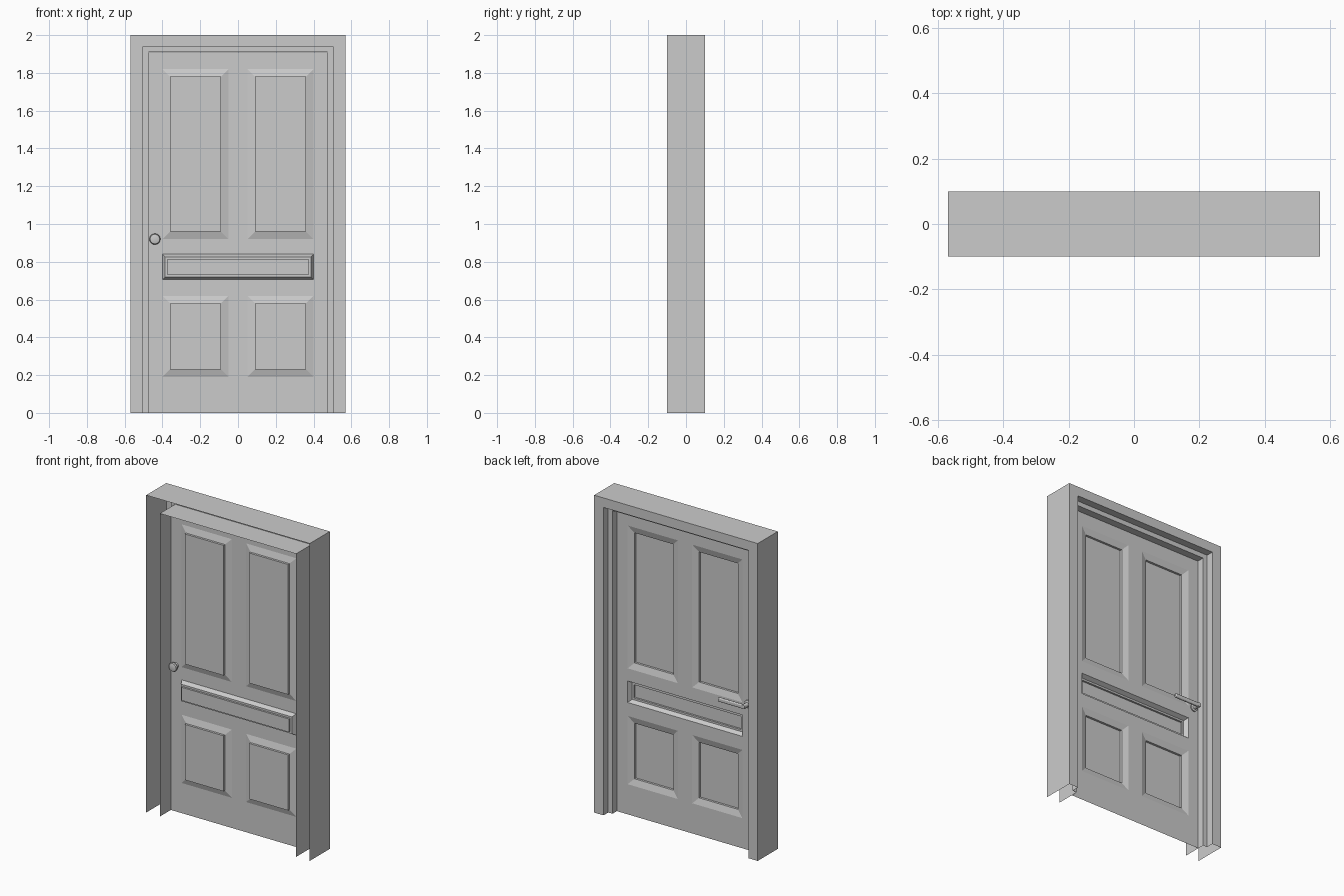
import bpy, bmesh, math
from mathutils import Matrix, Vector

if "Cube" in bpy.data.objects:
    bpy.data.objects.remove(bpy.data.objects["Cube"])

DOOR_Y = 0.01            # plane of the pressed door leaf
HANDLE_X, HANDLE_Z = -0.44, 0.92


def finish(bm, name, smooth=False):
    bmesh.ops.remove_doubles(bm, verts=bm.verts, dist=1e-5)
    mesh = bpy.data.meshes.new(name)
    bm.to_mesh(mesh)
    bm.free()
    ob = bpy.data.objects.new(name, mesh)
    bpy.context.collection.objects.link(ob)
    if smooth:
        bpy.ops.object.select_all(action='DESELECT')
        bpy.context.view_layer.objects.active = ob
        ob.select_set(True)
        bpy.ops.object.shade_smooth_by_angle(angle=math.radians(35))
    return ob


def quad(bm, pts):
    return bm.faces.new([bm.verts.new(p) for p in pts])


def rect(x0, x1, z0, z1, y):
    return [Vector(p) for p in ((x0, y, z0), (x1, y, z0), (x1, y, z1), (x0, y, z1))]


# Door frame: stepped profile (half width, top height, depth), open towards the wall
profile = [(0.57, 2.0, -0.1), (0.57, 2.0, 0.1), (0.505, 1.94, 0.1),
           (0.505, 1.94, 0.053), (0.475, 1.91, 0.053), (0.475, 1.91, -0.1)]
bm = bmesh.new()
rails = [[Vector(p) for p in ((-h, y, 0), (-h, y, t), (h, y, t), (h, y, 0))]
         for h, t, y in profile]
for a, b in zip(rails, rails[1:]):
    for i in range(3):
        quad(bm, (a[i], a[i + 1], b[i + 1], b[i]))
finish(bm, "door_frame")

# Door leaf: flat stiles and rails around pressed panels
panels = []
for z0, z1, top, bottom in ((0.19, 0.62, 0.045, 0.045), (0.92, 1.82, 0.04, 0.045)):
    for x0, x1 in ((-0.4, -0.05), (0.05, 0.4)):
        panels.append((x0, x1, z0, z1, [(0, 0), (0.04, 0.012), (0.04, 0.026)]))
panels.append((-0.4, 0.4, 0.705, 0.84,
               [(0, 0), (0.014, 0.025), (0.026, 0.025), (0.026, 0.037)]))

bm = bmesh.new()
xs = [-0.473, -0.4, -0.05, 0.05, 0.4, 0.473]
zs = [0, 0.19, 0.62, 0.705, 0.84, 0.92, 1.82, 1.907]
for xa, xb in zip(xs, xs[1:]):
    for za, zb in zip(zs, zs[1:]):
        cx, cz = (xa + xb) / 2, (za + zb) / 2
        if not any(p[0] < cx < p[1] and p[2] < cz < p[3] for p in panels):
            quad(bm, rect(xa, xb, za, zb, DOOR_Y))
# Panels as nested rings of (inset, forward bulge)
for x0, x1, z0, z1, steps in panels:
    rings = [rect(x0 + i, x1 - i, z0 + i, z1 - i, DOOR_Y - d) for i, d in steps]
    for a, b in zip(rings, rings[1:]):
        for k in range(4):
            n = (k + 1) % 4
            quad(bm, (a[k], a[n], b[n], b[k]))
    quad(bm, rings[-1])
finish(bm, "door_leaf")


def lathe(name, pts, segments=24):
    """Spin (radius, y) points about the handle axis."""
    bm = bmesh.new()
    verts = [bm.verts.new((HANDLE_X + r, y, HANDLE_Z)) for r, y in pts]
    edges = [bm.edges.new(e) for e in zip(verts, verts[1:])]
    bmesh.ops.spin(bm, geom=verts + edges, cent=(HANDLE_X, 0, HANDLE_Z), axis=(0, 1, 0),
                   angle=math.tau, steps=segments, use_duplicate=False)
    bmesh.ops.remove_doubles(bm, verts=bm.verts, dist=1e-5)
    bmesh.ops.recalc_face_normals(bm, faces=bm.faces)
    return finish(bm, name, True)


# Round knob at the front, rosette and neck at the back
lathe("front_knob", [(0.018, DOOR_Y), (0.016, -0.003), (0.027, -0.01), (0.029, -0.018),
                     (0.025, -0.025), (0.014, -0.028), (0, -0.028)])
lathe("handle_rosette", [(0.024, DOOR_Y), (0.024, 0.017), (0.013, 0.02),
                         (0.013, 0.062), (0, 0.062)])

# Back lever
bm = bmesh.new()
bmesh.ops.create_cube(bm, size=1, matrix=Matrix.Translation((HANDLE_X + 0.082, 0.054, HANDLE_Z))
                      @ Matrix.Diagonal((0.19, 0.017, 0.025, 1)))
lever = finish(bm, "handle_lever")
bevel = lever.modifiers.new("rounding", 'BEVEL')
bevel.width, bevel.segments = 0.006, 3
